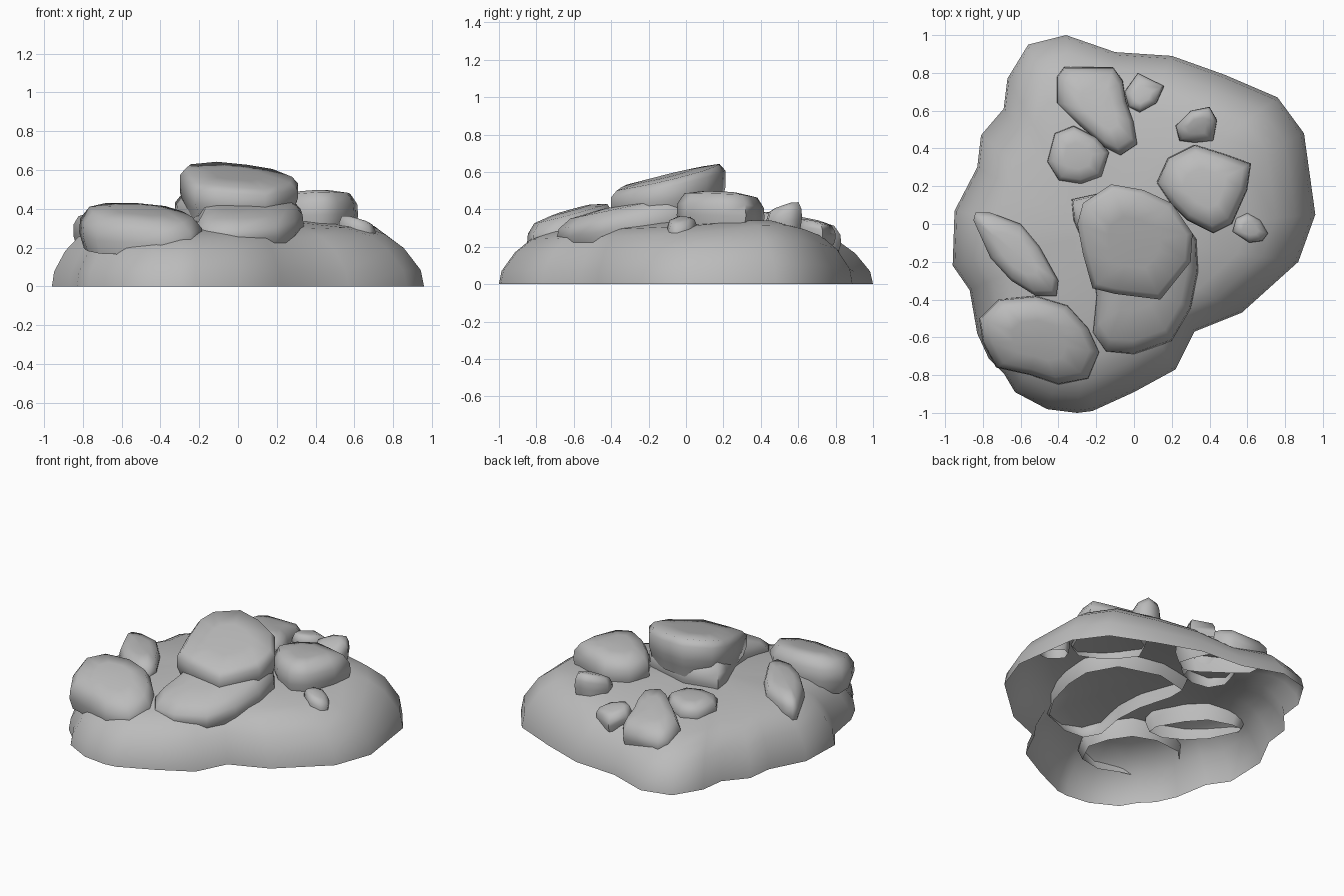
import bpy, bmesh, math
from mathutils import Vector

if "Cube" in bpy.data.objects:
    bpy.data.objects.remove(bpy.data.objects["Cube"], do_unlink=True)

# One stone colour for everything
stone = bpy.data.materials.new("grey_stone")
stone.use_nodes = True
colour = (0.5, 0.5, 0.5, 1)
stone.diffuse_color = colour
stone.node_tree.nodes["Principled BSDF"].inputs["Base Color"].default_value = colour


def loft(name, outline, rings, height):
    """Shrinks an outline through (scale, level) rings, closes the top, leaves the base open."""
    points = [Vector(p) for p in outline]
    centre = sum(points, Vector((0, 0))) / len(points)
    bm = bmesh.new()

    def vertex(p, level):
        return bm.verts.new((p.x, p.y, height(p, centre, level)))

    previous = None
    for scale, level in rings:
        ring = [vertex(centre + (p - centre) * scale, level) for p in points]
        if previous:
            for i in range(len(ring)):
                j = (i + 1) % len(ring)
                bm.faces.new((previous[i], previous[j], ring[j], ring[i]))
        previous = ring
    tip = vertex(centre, rings[-1][1])
    for i in range(len(previous)):
        bm.faces.new((previous[i], previous[(i + 1) % len(previous)], tip))
    bmesh.ops.recalc_face_normals(bm, faces=bm.faces)
    if sum(f.normal.z * f.calc_area() for f in bm.faces) < 0:
        bmesh.ops.reverse_faces(bm, faces=bm.faces)

    mesh = bpy.data.meshes.new(name)
    bm.to_mesh(mesh)
    bm.free()
    mesh.materials.append(stone)
    obj = bpy.data.objects.new(name, mesh)
    bpy.context.collection.objects.link(obj)
    bpy.ops.object.select_all(action="DESELECT")
    obj.select_set(True)
    bpy.context.view_layer.objects.active = obj
    bpy.ops.object.shade_smooth_by_angle(angle=math.radians(75))


ROCK_RINGS = [(0.92, 0), (1, 0.35), (0.98, 0.65), (0.83, 0.92), (0.45, 1)]


def rock(name, outline, base, top, slope=(0, 0), rings=ROCK_RINGS):
    """A rounded boulder; slope tilts its upper side along x and y."""
    def height(p, centre, level):
        tilt = (p - centre).dot(Vector(slope))
        return base + level * (top - base + tilt) + (1 - level) * tilt * 0.4
    loft(name, outline, rings, height)


# Ground mound: a hollow shell, lower at front and back, with a raised back left shoulder
def mound_height(p, centre, level):
    front, back = min(p.y, 0), max(p.y, 0)
    shoulder = 0.8 * max(p.x, 0) * back
    return level * (1 + 0.02 * p.x + 0.11 * front - 0.14 * back + shoulder)


loft("mound",
     [(.96, .05), (.9, .48), (.76, .67), (.48, .79), (.2, .89), (-.1, .91), (-.36, 1),
      (-.56, .95), (-.67, .77), (-.69, .61), (-.81, .47), (-.83, .3), (-.95, .07),
      (-.96, -.22), (-.87, -.35), (-.83, -.58), (-.77, -.71), (-.69, -.79), (-.63, -.89),
      (-.46, -.98), (-.3, -1), (-.22, -.99), (0, -.89), (.22, -.77), (.32, -.57),
      (.57, -.47), (.87, -.2)],
     [(1, 0), (0.985, 0.08), (0.91, 0.19), (0.82, 0.265), (0.7, 0.305), (0.45, 0.335), (0.2, 0.35)],
     mound_height)

# Central outcrop: a broad foot with an overhanging block on top
rock("outcrop_foot",
     [(.33, -.08), (.2, .1), (-.1, .18), (-.33, .13), (-.32, .02), (-.23, -.2), (-.2, -.38),
      (-.22, -.58), (-.15, -.68), (0, -.69), (.2, -.62), (.3, -.45), (.34, -.25)],
     0.23, 0.44, (0, 0.22))
rock("outcrop_block",
     [(.31, -.05), (.2, .11), (.05, .18), (-.12, .21), (-.27, .11), (-.3, 0), (-.27, -.16),
      (-.22, -.34), (-.1, -.37), (.14, -.4), (.22, -.3), (.3, -.2)],
     0.36, 0.58, (-.06, .24),
     [(0.9, 0), (0.95, 0.25), (1, 0.45), (1, 0.8), (0.9, 0.96), (0.45, 1)])

# Front boulders
rock("front_boulder",
     [(-.18, -.68), (-.24, -.55), (-.35, -.43), (-.52, -.38), (-.72, -.4), (-.82, -.5),
      (-.8, -.63), (-.73, -.76), (-.55, -.8), (-.4, -.85), (-.24, -.82)],
     0.18, 0.395, (-.03, .27))
rock("right_slab",
     [(-.4, -.3), (-.5, -.12), (-.6, 0), (-.76, .06), (-.84, .06), (-.85, .02),
      (-.76, -.18), (-.65, -.3), (-.52, -.38), (-.41, -.38)],
     0.21, 0.395, (.08, 0),
     [(0.92, 0), (1, 0.35), (1, 0.65), (0.88, 0.9), (0.5, 1)])

# Left boulders
rock("left_boulder",
     [(.62, .32), (.48, .37), (.32, .42), (.18, .35), (.12, .22), (.2, .1), (.28, .02),
      (.42, -.05), (.52, 0), (.6, .18)],
     0.29, 0.49, (.05, -.05))
rock("left_pebble",
     [(.71, -.05), (.67, .02), (.6, .06), (.54, .03), (.52, -.04), (.61, -.1), (.68, -.09)],
     0.23, 0.35, (-.3, 0))
rock("back_left_pebble",
     [(.44, .55), (.4, .62), (.3, .6), (.22, .52), (.24, .44), (.32, .43), (.42, .44)],
     0.28, 0.42, (0, .35))

# Back boulders
rock("back_boulder",
     [(.02, .42), (0, .54), (-.04, .65), (-.06, .76), (-.11, .83), (-.37, .83), (-.41, .78),
      (-.41, .64), (-.3, .53), (-.15, .4), (-.07, .36)],
     0.18, 0.36, (0, -.2))
rock("back_pebble",
     [(.16, .73), (.02, .8), (-.05, .7), (-.03, .62), (.03, .59), (.12, .64)],
     0.22, 0.34, (0, -.2))
rock("back_right_boulder",
     [(-.13, .38), (-.2, .46), (-.32, .52), (-.42, .48), (-.46, .33), (-.4, .23),
      (-.28, .21), (-.17, .25)],
     0.25, 0.38)
